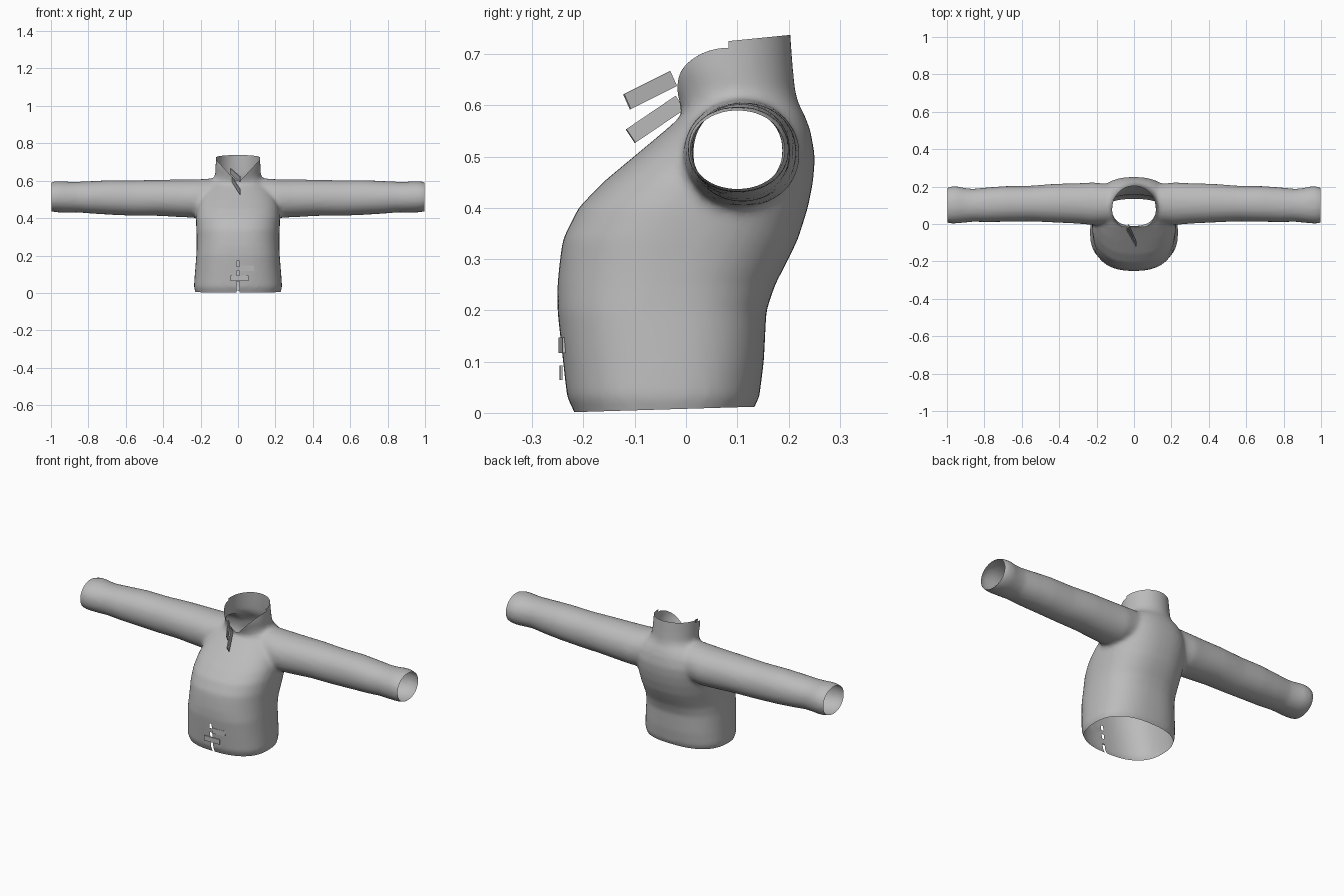
import bpy, bmesh, math
from mathutils import Vector

if "Cube" in bpy.data.objects:
    bpy.data.objects.remove(bpy.data.objects["Cube"])

grey = bpy.data.materials.new("grey_fabric")
grey.diffuse_color = (0.5, 0.5, 0.5, 1)
grey.use_nodes = True
grey.node_tree.nodes["Principled BSDF"].inputs["Base Color"].default_value = grey.diffuse_color
SIDES = 48


def new_object(name, bm):
    mesh = bpy.data.meshes.new(name)
    bmesh.ops.recalc_face_normals(bm, faces=bm.faces)
    bm.to_mesh(mesh)
    bm.free()
    obj = bpy.data.objects.new(name, mesh)
    bpy.context.collection.objects.link(obj)
    mesh.materials.append(grey)
    return obj


def loft(name, rings):
    """Closed solid through a list of point rings."""
    bm = bmesh.new()
    loops = [[bm.verts.new(p) for p in ring] for ring in rings]
    for a, b in zip(loops, loops[1:]):
        for i in range(SIDES):
            j = (i + 1) % SIDES
            bm.faces.new((a[i], a[j], b[j], b[i]))
    bm.faces.new(loops[0])
    bm.faces.new(loops[-1])
    return new_object(name, bm)


def oval(ru, rv, power):
    """Rounded-box outline in two axes."""
    pts = []
    for i in range(SIDES):
        a = 2 * math.pi * i / SIDES
        c, s = math.cos(a), math.sin(a)
        pts.append((ru * math.copysign(abs(c) ** (2 / power), c),
                    rv * math.copysign(abs(s) ** (2 / power), s)))
    return pts


# Torso and collar: height, front y, back y, half width, squareness
torso_profile = [
    (-0.06, -0.20, 0.115, 0.215, 2.5), (0.0, -0.217, 0.128, 0.226, 2.5),
    (0.03, -0.232, 0.143, 0.236, 2.5), (0.1, -0.24, 0.152, 0.231, 2.5),
    (0.2, -0.251, 0.157, 0.223, 2.5), (0.25, -0.251, 0.174, 0.221, 2.4),
    (0.3, -0.246, 0.200, 0.221, 2.4), (0.34, -0.240, 0.219, 0.223, 2.4),
    (0.4, -0.210, 0.238, 0.225, 2.4), (0.45, -0.162, 0.248, 0.222, 2.4),
    (0.5, -0.102, 0.252, 0.212, 2.4), (0.55, -0.042, 0.243, 0.188, 2.3),
    (0.58, -0.008, 0.232, 0.160, 2.2), (0.605, -0.012, 0.219, 0.130, 2.1),
    (0.63, -0.024, 0.213, 0.122, 2.0), (0.67, -0.038, 0.209, 0.121, 2.0),
    (0.74, -0.040, 0.204, 0.116, 2.0), (0.80, -0.040, 0.200, 0.112, 2.0)]
jacket = loft("jacket", [
    [(x, y + (f + b) / 2, z) for x, y in oval(w, (b - f) / 2, p)]
    for z, f, b, w, p in torso_profile])

# Sleeves: distance out, y range, z range; mirrored into one tube
sleeve_profile = [
    (0.0, 0.01, 0.20, 0.42, 0.612), (0.14, 0.0, 0.215, 0.41, 0.612),
    (0.22, -0.005, 0.222, 0.402, 0.607), (0.30, 0.002, 0.218, 0.405, 0.606),
    (0.42, 0.008, 0.215, 0.412, 0.605), (0.55, 0.014, 0.205, 0.412, 0.602),
    (0.68, 0.012, 0.203, 0.418, 0.603), (0.78, 0.010, 0.196, 0.424, 0.598),
    (0.86, 0.012, 0.188, 0.431, 0.594), (0.90, 0.008, 0.192, 0.430, 0.594),
    (0.95, 0.003, 0.202, 0.430, 0.598), (0.985, 0.002, 0.200, 0.432, 0.596),
    (1.0, 0.010, 0.190, 0.438, 0.588), (1.04, 0.012, 0.188, 0.44, 0.586)]
stations = [(-r[0],) + r[1:] for r in reversed(sleeve_profile[1:])] + sleeve_profile
sleeves = loft("sleeve_solid", [
    [(x, y + (y0 + y1) / 2, z + (z0 + z1) / 2)
     for y, z in oval((y1 - y0) / 2, (z1 - z0) / 2, 2.1)]
    for x, y0, y1, z0, z1 in stations])
sleeves.hide_render = True

# Merge into one soft garment
union = jacket.modifiers.new("union", 'BOOLEAN')
union.object = sleeves
union.operation = 'UNION'
union.solver = 'EXACT'
remesh = jacket.modifiers.new("remesh", 'REMESH')
remesh.mode = 'VOXEL'
remesh.voxel_size = 0.011
soften = jacket.modifiers.new("soften", 'SMOOTH')
soften.factor = 0.5
soften.iterations = 6
bm = bmesh.new()
bm.from_object(jacket, bpy.context.evaluated_depsgraph_get())
jacket.modifiers.clear()
bpy.data.objects.remove(sleeves)


def cut(point, normal, trim=True, keep=lambda c: True):
    faces = [f for f in bm.faces if keep(f.calc_center_median())]
    geom = faces + list({e for f in faces for e in f.edges}) \
        + list({v for f in faces for v in f.verts})
    bmesh.ops.bisect_plane(bm, geom=geom, plane_co=point, plane_no=normal,
                           clear_outer=trim, dist=1e-5)


def remove(rule):
    bmesh.ops.delete(bm, geom=[f for f in bm.faces if rule(f.calc_center_median())],
                     context='FACES')


# Open the cuffs, hem and collar top
cut((0.998, 0, 0), (1, 0, 0))
cut((-0.998, 0, 0), (-1, 0, 0))
cut((0, -0.2, 0.002), (0, 0.03, -1))
cut((0, 0.2, 0.737), (0, -0.10, 1))
cut((0, 0.05, 0.721), (0, -0.35, 1))
cut((0, -0.01, 0.694), (0, -0.95, 1))

# Collar notch at the front
in_front = lambda c: c.y < 0.08 and c.z > 0.57 and abs(c.x) < 0.15
for s in (-1, 1):
    cut((s * 0.012, 0, 0.60), (s * 0.08, 0, -0.075), False, in_front)
cut((0, 0, 0.60), (0, 0, 1), False, in_front)
remove(lambda c: in_front(c) and c.z > 0.60
       and abs(c.x) < 0.012 + (c.z - 0.60) * 0.9375)

# Hem slit and fastening gaps down the front
gaps = [(-0.1, 0.06), (0.092, 0.118), (0.142, 0.170)]
lower = lambda c: c.y < -0.1 and c.z < 0.22 and abs(c.x) < 0.05
for s in (-1, 1):
    cut((s * 0.007, 0, 0), (1, 0, 0), False, lower)
for z in [h for g in gaps for h in g]:
    cut((0, 0, z), (0, 0, 1), False, lower)
remove(lambda c: lower(c) and abs(c.x) < 0.007 and any(a < c.z < b for a, b in gaps))

jacket.data.clear_geometry()
bmesh.ops.recalc_face_normals(bm, faces=bm.faces)
bm.to_mesh(jacket.data)
bm.free()
for f in jacket.data.polygons:
    f.use_smooth = True
    f.material_index = 0


# Thin fabric tabs
def tab(name, start, end, across, width, thick=0.005):
    start, end = Vector(start), Vector(end)
    along = end - start
    side = Vector(across).normalized() * width / 2
    off = along.cross(side).normalized() * thick / 2
    bm = bmesh.new()
    v = [bm.verts.new(p + a * side + b * off)
         for p in (start, end) for a, b in ((-1, -1), (1, -1), (1, 1), (-1, 1))]
    for q in ((0, 1, 2, 3), (4, 5, 6, 7), (0, 1, 5, 4), (1, 2, 6, 5), (2, 3, 7, 6), (3, 0, 4, 7)):
        bm.faces.new([v[i] for i in q])
    return new_object(name, bm)


# Collar tabs hanging out at the throat
tab("upper_collar_tab", (-0.04, -0.025, 0.652), (0.012, -0.115, 0.607), (0, -0.4, 0.9), 0.032)
tab("lower_collar_tab", (-0.03, -0.012, 0.605), (0.012, -0.108, 0.540), (0, -0.55, 0.83), 0.032)

# Hem fastening tabs
tab("upper_hem_tab", (0.01, -0.246, 0.132), (0.085, -0.238, 0.132), (0, 0, 1), 0.03)
tab("lower_hem_tab", (-0.04, -0.244, 0.078), (0.055, -0.243, 0.078), (0, 0, 1), 0.028)
